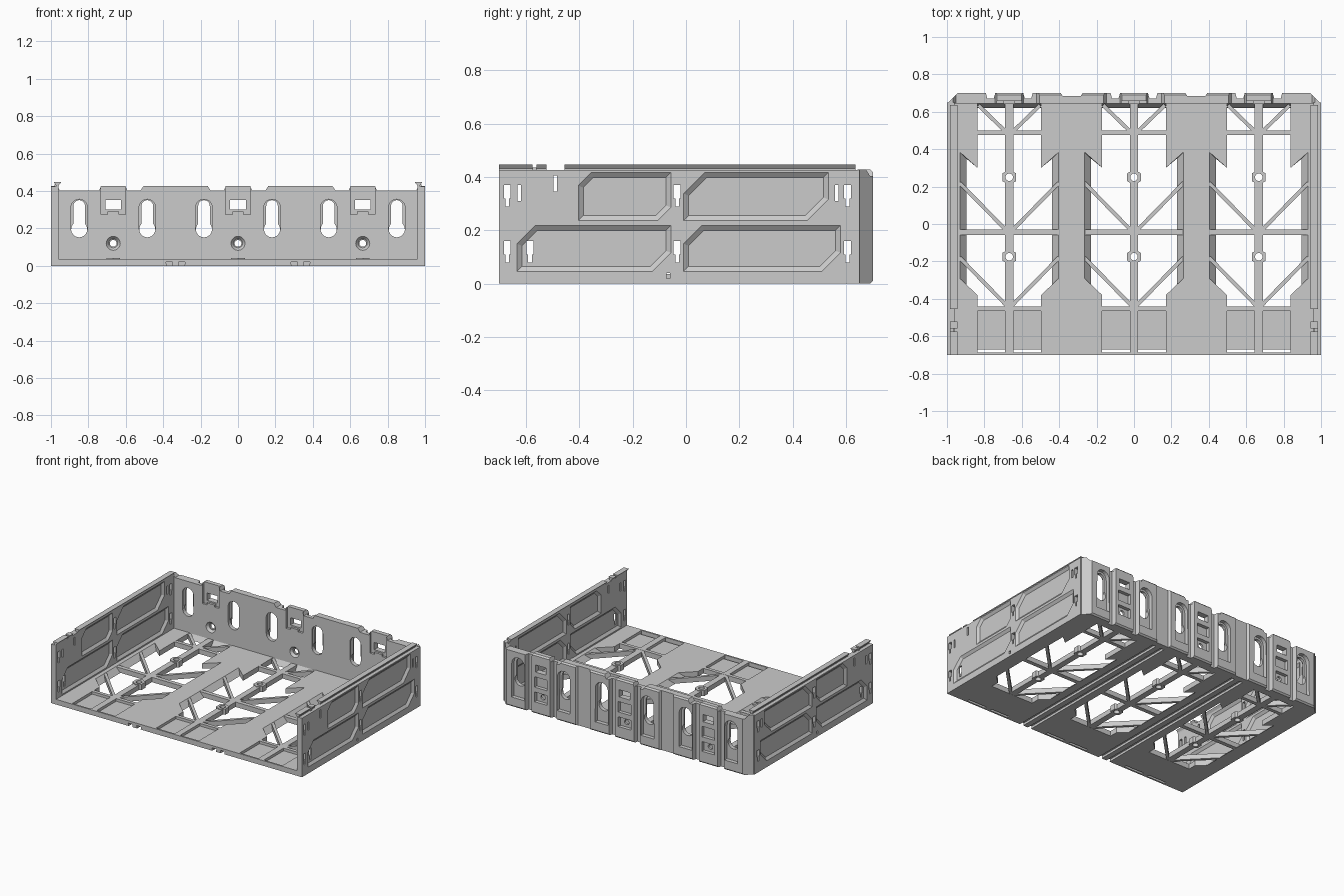
import bpy, bmesh
from math import pi, cos, sin, acos

if "Cube" in bpy.data.objects:
    bpy.data.objects.remove(bpy.data.objects["Cube"])

BAYS = (-0.667, 0.0, 0.667)
AXES = {'x': lambda u, v, w: (w, u, v), 'y': lambda u, v, w: (u, w, v), 'z': lambda u, v, w: (u, v, w)}


def prism(bm, pts, a, b, axis='z', end=None):
    """Loft outline pts at depth a to outline end (or pts) at depth b."""
    f = AXES[axis]
    lo = [bm.verts.new(f(u, v, a)) for u, v in pts]
    hi = [bm.verts.new(f(u, v, b)) for u, v in (end or pts)]
    bm.faces.new(lo[::-1])
    bm.faces.new(hi)
    n = len(lo)
    for i in range(n):
        j = (i + 1) % n
        bm.faces.new((lo[i], lo[j], hi[j], hi[i]))


def rect(u0, u1, v0, v1):
    return [(u0, v0), (u1, v0), (u1, v1), (u0, v1)]


def arc(u, v, r, a0, a1, n):
    return [(u + r * cos(a0 + (a1 - a0) * i / n), v + r * sin(a0 + (a1 - a0) * i / n)) for i in range(n + 1)]


def ring(u, v, r, n=20):
    return arc(u, v, r, 0, 2 * pi, n)[:-1]


def make(name, bm):
    bmesh.ops.recalc_face_normals(bm, faces=bm.faces)
    me = bpy.data.meshes.new(name)
    bm.to_mesh(me)
    bm.free()
    ob = bpy.data.objects.new(name, me)
    bpy.context.collection.objects.link(ob)
    return ob


def cut(ob, bm):
    cutter = make("cutter", bm)
    cutter.hide_render = True
    m = ob.modifiers.new("cut", 'BOOLEAN')
    m.operation, m.solver, m.object = 'DIFFERENCE', 'EXACT', cutter
    bpy.context.view_layer.objects.active = ob
    bpy.ops.object.modifier_apply(modifier=m.name)
    bpy.data.objects.remove(cutter)


def mirror_x(ob):
    ob.modifiers.new("mirror", 'MIRROR').use_mirror_merge = False


# Floor plate with three bay openings, front pads and underside keyways
T = 0.037
bm = bmesh.new()
prism(bm, rect(-0.965, 0.965, -0.70, 0.65), 0, T)
floor = make("floor", bm)


def bay_outline(cx, d):
    half = [(0.17, -0.44), (0.17, -0.38), (0.265 - d, -0.29 - d), (0.265 - d, 0.385 - d), (0.17, 0.30), (0.17, 0.645 - 0.7 * d)]
    return [(cx + u, v) for u, v in half] + [(cx - u, v) for u, v in half[::-1]]


bm = bmesh.new()
for cx in BAYS:
    prism(bm, bay_outline(cx, 0.037), -0.001, T + 0.001, end=bay_outline(cx, 0))
    for s in (-1, 1):
        pad = [(-0.688, -0.1), (-0.67, -0.1), (-0.67, 0.018), (-0.465, 0.018), (-0.465, 0.1), (-0.688, 0.1)]
        prism(bm, pad, cx + s * 0.022, cx + s * 0.17, 'x')
for x in (-0.367, -0.30, 0.30, 0.367):
    prism(bm, [(x - 0.012, -0.01), (x + 0.012, -0.01), (x + 0.018, 0.02), (x - 0.018, 0.02)], -0.8, 0.645, 'y')
cut(floor, bm)

# Floor ribs: spine, cross bars, diagonals
bm = bmesh.new()


def bar(p, q, w):
    dx, dy = q[0] - p[0], q[1] - p[1]
    k = w / 2 / (dx * dx + dy * dy) ** 0.5
    nx, ny = -dy * k, dx * k
    prism(bm, [(p[0] + nx, p[1] + ny), (q[0] + nx, q[1] + ny), (q[0] - nx, q[1] - ny), (p[0] - nx, p[1] - ny)], 0.001, T - 0.001)


for cx in BAYS:
    bar((cx - 0.265, -0.045), (cx + 0.265, -0.045), 0.03)
    bar((cx - 0.17, 0.488), (cx + 0.17, 0.488), 0.026)
    for y0, y1 in ((-0.44, -0.20), (-0.15, 0.225), (0.275, 0.645)):
        bar((cx, y0), (cx, y1), 0.044)
    for s in (-1, 1):
        bar((cx + s * 0.265, 0.22), (cx + s * 0.015, -0.035), 0.02)
        bar((cx + s * 0.265, -0.18), (cx + s * 0.015, -0.435), 0.02)
        bar((cx + s * 0.165, 0.635), (cx + s * 0.015, 0.49), 0.02)
make("floor_ribs", bm)

# Hexagonal screw bosses on the spines
bm = bmesh.new()
for cx in BAYS:
    for y in (0.25, -0.175):
        prism(bm, arc(cx, y, 0.042, pi / 6, pi * 13 / 6, 6)[:-1], 0, T + 0.004)
bosses = make("screw_bosses", bm)
bm = bmesh.new()
for cx in BAYS:
    for y in (0.25, -0.175):
        prism(bm, ring(cx, y, 0.02), -0.1, 0.1)
cut(bosses, bm)

# Side walls with chamfered recessed panels and through slots
bm = bmesh.new()
prism(bm, [(-0.70, 0), (0.65, 0), (0.65, 0.425), (-0.70, 0.425)], 0.96, 1.0, 'x')
wall = make("side_walls", bm)


def panel(y0, y1, z0, z1, c, d):
    y0, y1, z0, z1, c = y0 + d, y1 - d, z0 + d, z1 - d, c - 0.586 * d
    return [(y0, z0), (y1 - c, z0), (y1, z0 + c), (y1, z1), (y0 + c, z1), (y0, z1 - c)]


bm = bmesh.new()
for p in ((-0.01, 0.535, 0.235, 0.418, 0.08), (-0.405, -0.055, 0.235, 0.418, 0.05),
          (-0.635, -0.055, 0.045, 0.22, 0.07), (-0.01, 0.58, 0.045, 0.22, 0.07)):
    prism(bm, panel(*p, 0), 1.001, 0.986, 'x', panel(*p, 0.02))
    prism(bm, panel(*p, 0), 0.959, 0.974, 'x', panel(*p, 0.02))
cut(wall, bm)
bm = bmesh.new()
for y, z in ((-0.67, 0.29), (-0.033, 0.29), (0.605, 0.29), (-0.67, 0.08), (-0.033, 0.08), (0.605, 0.08), (-0.585, 0.08)):
    w, n = 0.013, 0.007
    prism(bm, [(y - n, z), (y + n, z), (y + n, z + 0.03), (y + w, z + 0.03), (y + w, z + 0.08),
               (y - w, z + 0.08), (y - w, z + 0.03), (y - n, z + 0.03)], 0.9, 1.1, 'x')
for y, z0, z1 in ((-0.625, 0.31, 0.37), (0.565, 0.31, 0.37), (-0.49, 0.345, 0.405), (-0.067, 0.02, 0.04)):
    prism(bm, rect(y - 0.007, y + 0.007, z0, z1), 0.9, 1.1, 'x')
cut(wall, bm)
mirror_x(wall)

# Flared stacking lip on top of the side walls, with a latch gap
bm = bmesh.new()
lip = [(0.974, 0.42), (0.974, 0.432), (0.985, 0.447), (0.945, 0.447), (0.958, 0.432), (0.961, 0.42)]
for y0, y1 in ((-0.70, -0.575), (-0.56, -0.522), (-0.455, 0.635)):
    prism(bm, lip, y0, y1, 'y')
prism(bm, rect(0.963, 0.982, 0.42, 0.436), -0.575, -0.56, 'y')
mirror_x(make("stacking_lip", bm))

# Back wall: castellated plan profile with chamfered corners
prof = [(0.075, 0.70), (0.083, 0.67), (0.117, 0.67), (0.125, 0.70), (0.275, 0.70), (0.285, 0.685)]
half = prof + [(0.667 - u, v) for u, v in prof[::-1]] + [(0.667 + u, v) for u, v in prof[:4]] + [(0.942, 0.70), (1.0, 0.643)]
bm = bmesh.new()
prism(bm, half[::-1] + [(-u, v) for u, v in half], 0, 0.428)
back = make("back_wall", bm)
# flat inner face at the edge of the floor
KEYS = [cx + s * 0.182 for cx in BAYS for s in (-1, 1)]
a = acos(0.031 / 0.043)

# Keyholes, windows, screw holes and top notches
bm = bmesh.new()
for x in KEYS:
    prism(bm, arc(x, 0.195, 0.043, pi + a - 2 * a, 2 * pi + a, 16) + arc(x, 0.32, 0.031, 0, pi, 10), 0.6, 0.8, 'y')
for cx in BAYS:
    prism(bm, rect(cx - 0.042, cx + 0.042, 0.30, 0.352), 0.6, 0.8, 'y')
    prism(bm, ring(cx, 0.12, 0.018), 0.6, 0.8, 'y')
    for s in (-1, 1):
        e = 0.285 if cx * s > 0.1 else 0.146
        prism(bm, [(cx + s * 0.075, 0.403), (cx + s * e, 0.403), (cx + s * (e + 0.025), 0.44), (cx + s * 0.06, 0.44)], 0.6, 0.8, 'y')
cut(back, bm)

# Counterbores and clip recesses inside, pockets and edge chamfers outside
bm = bmesh.new()
for x in KEYS:
    prism(bm, [(x - 0.044, 0.195), (x + 0.044, 0.195)] + arc(x, 0.312, 0.044, 0, pi, 10), 0.6, 0.658, 'y')
    prism(bm, [(x - 0.052, 0.07), (x + 0.052, 0.07)] + arc(x, 0.315, 0.05, 0, pi, 10), 0.672, 0.75, 'y')
for cx in BAYS:
    prism(bm, rect(cx - 0.066, cx + 0.066, 0.275, 0.5), 0.6, 0.658, 'y')
    prism(bm, ring(cx, 0.12, 0.04), 0.64, 0.66, 'y', ring(cx, 0.12, 0.024))
    for z0, z1 in ((0.19, 0.265), (0.085, 0.155)):
        prism(bm, rect(cx - 0.05, cx + 0.05, z0, z1), 0.675, 0.75, 'y')
prism(bm, [(0.68, -0.01), (0.72, -0.01), (0.72, 0.03)], -1.1, 1.1, 'x')
prism(bm, [(0.72, 0.398), (0.72, 0.45), (0.668, 0.45)], -1.1, 1.1, 'x')
cut(back, bm)

# Small catch tongues in the clip recesses
bm = bmesh.new()
for cx in BAYS:
    prism(bm, rect(cx - 0.03, cx + 0.03, 0.268, 0.29), 0.642, 0.665, 'y')
make("catch_tongues", bm)
